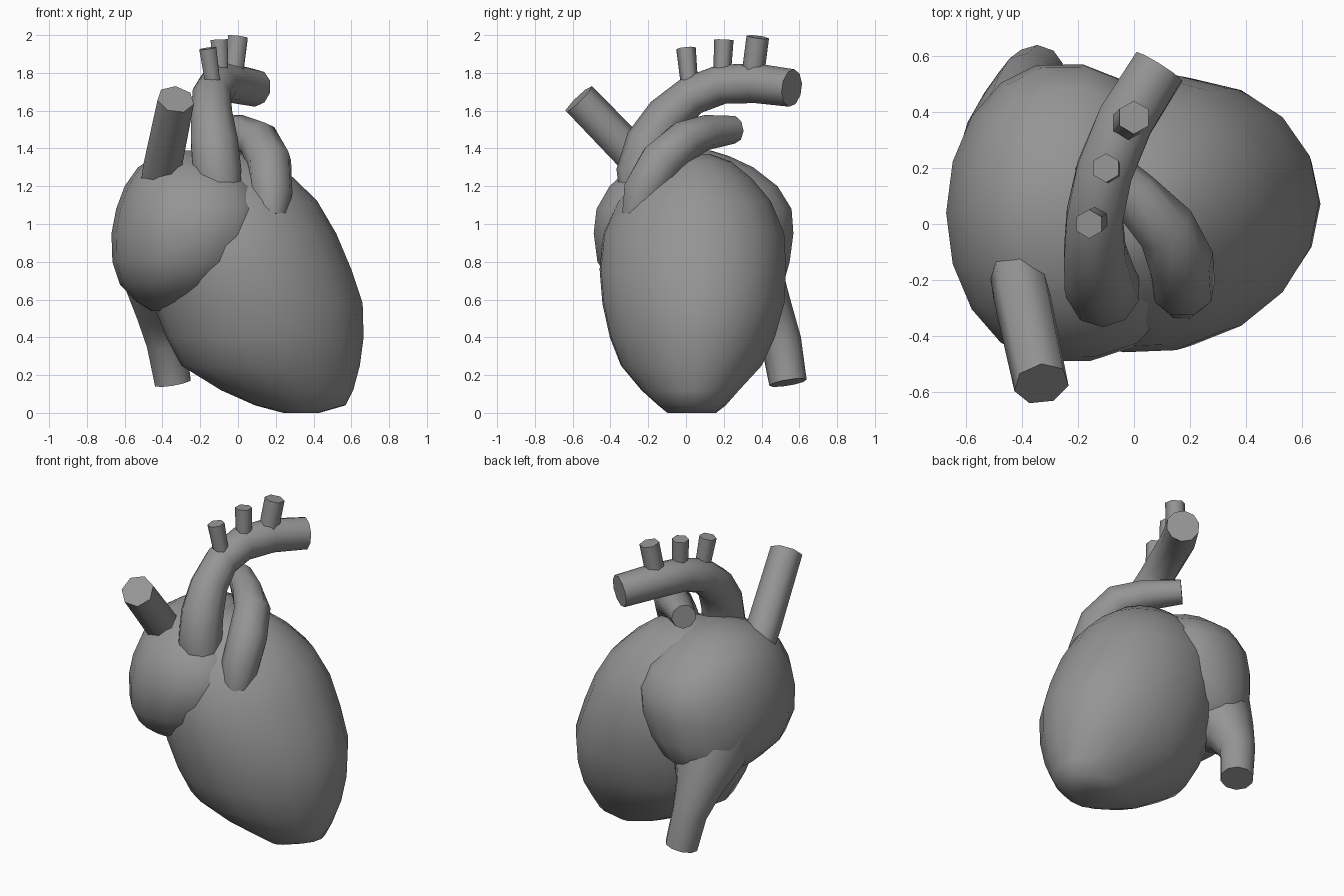
import bpy, bmesh, math
from mathutils import Vector

flesh = bpy.data.materials.new("plain grey")
flesh.diffuse_color = (0.30, 0.30, 0.30, 1)


def finish(name, rings, angle=45):
    """Skin a list of vertex rings, cap both ends and shade smooth."""
    bm = bmesh.new()
    loops = [[bm.verts.new(p) for p in ring] for ring in rings]
    n = len(loops[0])
    for a, b in zip(loops, loops[1:]):
        for i in range(n):
            bm.faces.new((a[i], a[(i + 1) % n], b[(i + 1) % n], b[i]))
    bm.faces.new(loops[0][::-1])
    bm.faces.new(loops[-1])
    bmesh.ops.recalc_face_normals(bm, faces=bm.faces)
    me = bpy.data.meshes.new(name)
    bm.to_mesh(me)
    bm.free()
    me.materials.append(flesh)
    ob = bpy.data.objects.new(name, me)
    bpy.context.collection.objects.link(ob)
    bpy.ops.object.select_all(action='DESELECT')
    bpy.context.view_layer.objects.active = ob
    ob.select_set(True)
    bpy.ops.object.shade_smooth_by_angle(angle=math.radians(angle))
    return ob


def body(name, slices, sides=18, power=1.0, skew=0.0, bulge=0.0):
    """Stack horizontal ovals given as z, x min, x max, y min, y max.
    A power below 1 squares off the +x half, skew shifts that half in y,
    and bulge widens its front quarter."""
    rings = []
    for z, x0, x1, y0, y1 in slices:
        ring = []
        for i in range(sides):
            t = math.tau * i / sides
            c, s = math.cos(t), math.sin(t)
            if c > 0.01:
                c, s = c ** power, math.copysign(abs(s) ** power, s)
                c *= 1 + bulge * max(-s, 0)
            dx = (x1 - x0) / 2 * c
            ring.append(((x0 + x1) / 2 + dx,
                         (y0 + y1) / 2 + (y1 - y0) / 2 * s + skew * max(dx, 0), z))
        rings.append(ring)
    return finish(name, rings, 60)


def tube(name, path, sides=8, angle=65):
    """Sweep a circle along points given as x, y, z, radius."""
    pts = [Vector(p[:3]) for p in path]
    rings = []
    for k, p in enumerate(pts):
        d = (pts[min(k + 1, len(pts) - 1)] - pts[max(k - 1, 0)]).normalized()
        u = d.cross(Vector((1, 0, 0))).normalized()
        v = d.cross(u)
        r = path[k][3]
        rings.append([p + r * (math.cos(t) * u + math.sin(t) * v)
                      for t in (math.tau * i / sides for i in range(sides))])
    return finish(name, rings, angle)


# Large egg-shaped lower chamber, tip leaning to +x
body("ventricles", [
    (0.00, 0.24, 0.43, -0.10, 0.16),
    (0.04, 0.09, 0.57, -0.15, 0.21),
    (0.12, -0.09, 0.61, -0.24, 0.28),
    (0.25, -0.30, 0.645, -0.35, 0.40),
    (0.40, -0.38, 0.665, -0.41, 0.47),
    (0.58, -0.45, 0.66, -0.45, 0.52),
    (0.76, -0.49, 0.60, -0.465, 0.53),
    (0.95, -0.50, 0.52, -0.445, 0.52),
    (1.12, -0.46, 0.42, -0.37, 0.45),
    (1.24, -0.40, 0.30, -0.27, 0.35),
    (1.33, -0.32, 0.18, -0.16, 0.24),
    (1.37, -0.20, 0.06, -0.06, 0.13)], skew=0.08)

# Rounded upper chamber on the -x side
body("atrium", [
    (0.54, -0.46, -0.28, -0.10, 0.32),
    (0.59, -0.54, -0.17, -0.27, 0.44),
    (0.68, -0.625, -0.05, -0.40, 0.52),
    (0.80, -0.665, 0.05, -0.475, 0.555),
    (0.95, -0.67, 0.11, -0.495, 0.575),
    (1.08, -0.645, 0.12, -0.48, 0.565),
    (1.20, -0.60, 0.07, -0.41, 0.49),
    (1.30, -0.53, -0.02, -0.30, 0.36),
    (1.36, -0.44, -0.10, -0.17, 0.23),
    (1.39, -0.34, -0.18, -0.04, 0.13)], power=0.78, bulge=0.25)

# Lower vein, flaring into the upper chamber
tube("lower_vein", [
    (-0.35, 0.18, 0.88, 0.30), (-0.385, 0.32, 0.67, 0.22),
    (-0.395, 0.43, 0.52, 0.145), (-0.38, 0.505, 0.37, 0.108),
    (-0.345, 0.54, 0.16, 0.10)], 10)

# Upper vein, leaning to the front
tube("upper_vein", [
    (-0.425, -0.10, 1.17, 0.10), (-0.40, -0.24, 1.32, 0.105),
    (-0.33, -0.57, 1.66, 0.10)], 7)

# Main artery arching from front to back
tube("aorta", [
    (-0.09, -0.24, 1.13, 0.11), (-0.11, -0.235, 1.27, 0.135),
    (-0.125, -0.19, 1.43, 0.13), (-0.14, -0.10, 1.57, 0.115),
    (-0.14, 0.03, 1.68, 0.105), (-0.105, 0.19, 1.74, 0.105),
    (-0.03, 0.37, 1.745, 0.105), (0.09, 0.56, 1.72, 0.10)], 10)

# Second artery, bending under the main one
tube("lung_artery", [
    (0.17, -0.255, 1.04, 0.09), (0.175, -0.225, 1.17, 0.115),
    (0.165, -0.13, 1.33, 0.12), (0.11, -0.01, 1.44, 0.11),
    (0.0, 0.10, 1.485, 0.095), (-0.16, 0.25, 1.50, 0.075)], 9)

# Three short branches on top of the arch
for i, (base, top) in enumerate([
        ((-0.13, 0.02, 1.72, 0.045), (-0.16, 0.00, 1.93, 0.052)),
        ((-0.09, 0.19, 1.76, 0.045), (-0.10, 0.20, 1.975, 0.052)),
        ((-0.03, 0.35, 1.76, 0.06), (0.00, 0.38, 1.99, 0.06))]):
    tube(f"arch_branch_{i + 1}", [base, top], 6)
